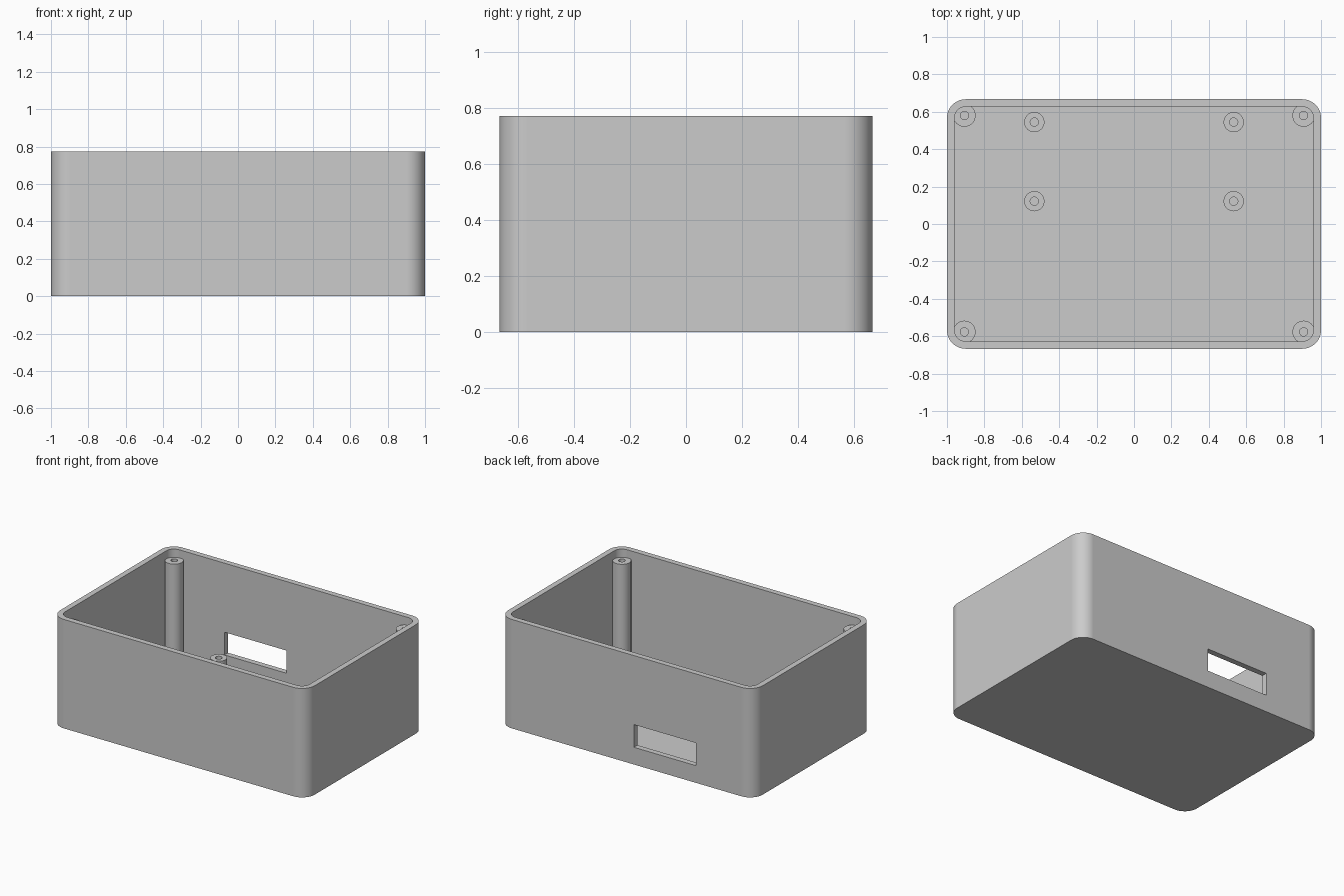
import bpy, bmesh
from math import cos, sin, pi, radians

cube = bpy.data.objects.get("Cube")
if cube:
    bpy.data.objects.remove(cube, do_unlink=True)

# Main sizes
HX, HY, HEIGHT = 1.0, 0.667, 0.773
WALL, FLOOR, CORNER = 0.04, 0.04, 0.1

grey = bpy.data.materials.new("plain grey")
colour = (0.6, 0.6, 0.6, 1)
grey.diffuse_color = colour
grey.use_nodes = True
grey.node_tree.nodes["Principled BSDF"].inputs["Base Color"].default_value = colour


def finish(bm, name):
    bmesh.ops.recalc_face_normals(bm, faces=bm.faces)
    mesh = bpy.data.meshes.new(name)
    bm.to_mesh(mesh)
    bm.free()
    mesh.materials.append(grey)
    obj = bpy.data.objects.new(name, mesh)
    bpy.context.collection.objects.link(obj)
    return obj


def rounded_block(name, hx, hy, z0, z1, radius, steps=12):
    """Upright block with rounded vertical corners."""
    bm = bmesh.new()
    ring = []
    for quarter, (sx, sy) in enumerate([(1, 1), (-1, 1), (-1, -1), (1, -1)]):
        for i in range(steps + 1):
            a = (quarter + i / steps) * pi / 2
            ring.append(bm.verts.new((sx * (hx - radius) + radius * cos(a),
                                      sy * (hy - radius) + radius * sin(a), z0)))
    base = bm.faces.new(ring)
    top = bmesh.ops.extrude_face_region(bm, geom=[base], use_keep_orig=True)["geom"]
    bmesh.ops.translate(bm, vec=(0, 0, z1 - z0),
                        verts=[v for v in top if isinstance(v, bmesh.types.BMVert)])
    return finish(bm, name)


def box(name, low, high):
    bm = bmesh.new()
    bmesh.ops.create_cube(bm, size=1)
    for v in bm.verts:
        v.co = [low[k] if v.co[k] < 0 else high[k] for k in range(3)]
    return finish(bm, name)


def cut(target, cutter):
    mod = target.modifiers.new("cut", "BOOLEAN")
    mod.operation, mod.solver, mod.object = "DIFFERENCE", "EXACT", cutter
    graph = bpy.context.evaluated_depsgraph_get()
    target.data = bpy.data.meshes.new_from_object(target.evaluated_get(graph))
    target.modifiers.clear()
    bpy.data.objects.remove(cutter, do_unlink=True)


def smooth(obj):
    bpy.ops.object.select_all(action="DESELECT")
    obj.select_set(True)
    bpy.context.view_layer.objects.active = obj
    bpy.ops.object.shade_smooth_by_angle(angle=radians(30))
    mod = obj.modifiers.new("even_shading", "WEIGHTED_NORMAL")
    mod.keep_sharp = True


def screw_post(name, x, y, top, radius, hole=0.022):
    """Round post with a blind screw hole, turned from a profile."""
    bm = bmesh.new()
    foot = FLOOR - 0.01
    profile = [(0, FLOOR), (hole, FLOOR), (hole, top),
               (radius, top), (radius, foot), (0, foot)]
    verts = [bm.verts.new((r, 0, z)) for r, z in profile]
    edges = [bm.edges.new(pair) for pair in zip(verts, verts[1:])]
    bmesh.ops.spin(bm, geom=verts + edges, cent=(0, 0, 0), axis=(0, 0, 1),
                   angle=2 * pi, steps=40, use_merge=True)
    bmesh.ops.remove_doubles(bm, verts=bm.verts, dist=1e-5)
    bmesh.ops.translate(bm, verts=bm.verts, vec=(x, y, 0))
    smooth(finish(bm, name))


# Open case with a slot through the back wall
case = rounded_block("case", HX, HY, 0, HEIGHT, CORNER)
cut(case, rounded_block("cavity", HX - WALL, HY - WALL, FLOOR, HEIGHT + 0.1, CORNER - WALL))
cut(case, box("port_slot", (-0.545, HY - 0.08, 0.122), (-0.058, HY + 0.1, 0.283)))
smooth(case)

# Tall corner posts for the lid and short standoffs for a board
for side, sx in (("left", 1), ("right", -1)):
    for end, y in (("back", 0.58), ("front", -0.577)):
        screw_post(f"lid_post_{end}_{side}", sx * 0.907, y, 0.715, 0.06)
    for end, y in (("back", 0.545), ("front", 0.122)):
        screw_post(f"board_standoff_{end}_{side}", sx * 0.533, y, 0.137, 0.054)
